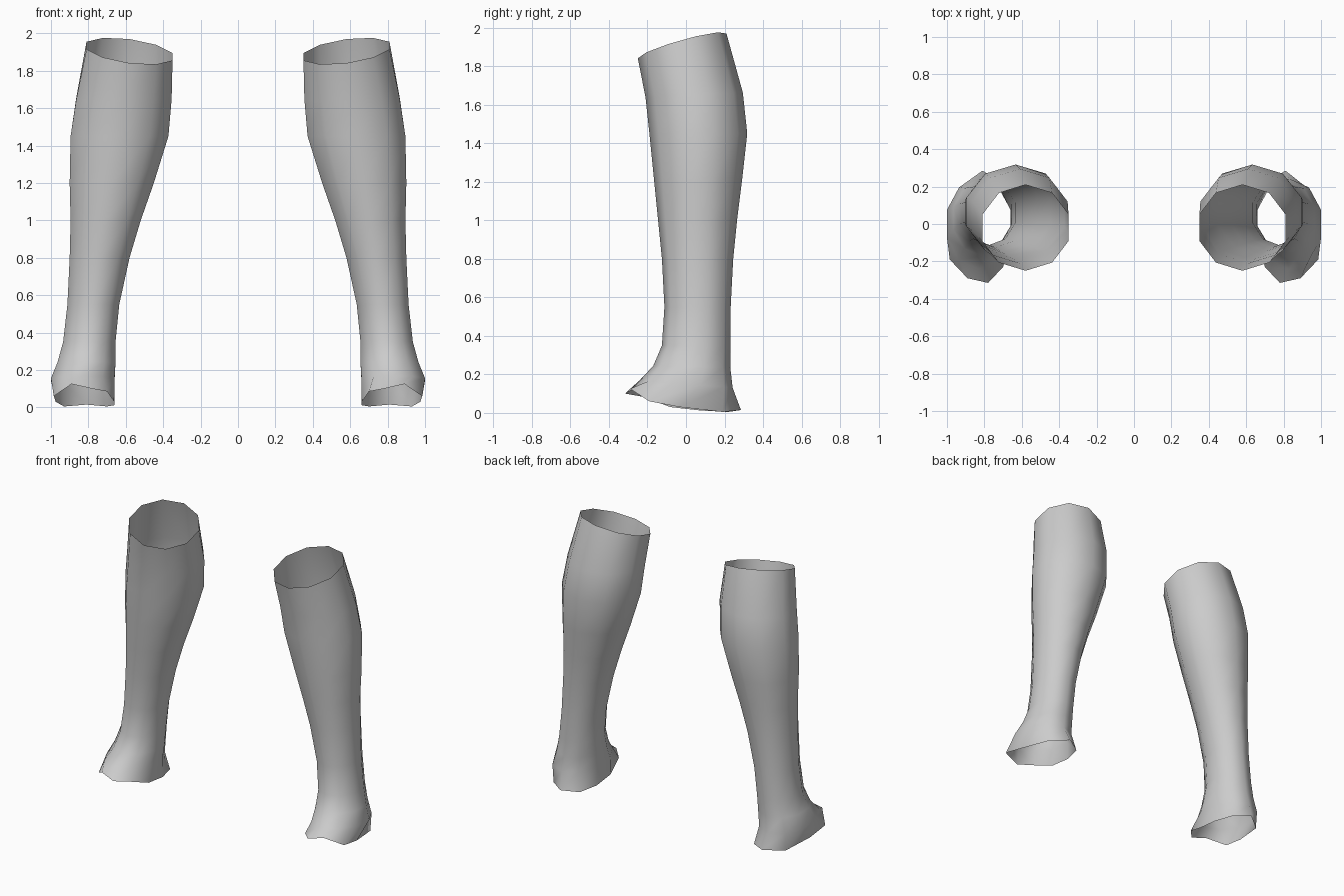
import bpy, bmesh, math

if "Cube" in bpy.data.objects:
    bpy.data.objects.remove(bpy.data.objects["Cube"])

SIDES = 10
grey = bpy.data.materials.new("plain grey")
grey.diffuse_color = (0.6, 0.6, 0.6, 1)
grey.use_nodes = True
grey.node_tree.nodes["Principled BSDF"].inputs["Base Color"].default_value = grey.diffuse_color

# rings: z, inner x, outer x, front y, back y, slope in x, slope in y
RINGS = [
    (1.905, 0.35, 0.81, -0.25, 0.21, 0.13, 0.28),
    (1.65, 0.355, 0.865, -0.21, 0.295, 0, 0.05),
    (1.45, 0.372, 0.895, -0.19, 0.318, 0, 0),
    (1.20, 0.45, 0.90, -0.165, 0.29, 0, 0),
    (1.00, 0.52, 0.895, -0.145, 0.265, 0, 0),
    (0.80, 0.58, 0.90, -0.125, 0.245, 0, 0),
    (0.55, 0.635, 0.912, -0.112, 0.232, 0, 0),
    (0.35, 0.655, 0.935, -0.125, 0.23, 0, 0),
    (0.24, 0.655, 0.965, -0.17, 0.23, 0, -0.02),
    (0.15, 0.66, 1.00, -0.24, 0.242, 0, -0.08),
]
# wavy hem over the foot, starting at the toe side
HEM = [(0.78, -0.315, 0.10), (0.89, -0.29, 0.125), (0.985, -0.19, 0.06),
       (0.975, -0.03, 0.03), (0.93, 0.19, 0.005), (0.81, 0.285, 0.015),
       (0.70, 0.22, 0.005), (0.66, 0.08, 0.012), (0.662, -0.08, 0.03),
       (0.70, -0.23, 0.085)]


def ring_points(z, x0, x1, y0, y1, sx, sy):
    cx, cy = (x0 + x1) / 2, (y0 + y1) / 2
    rx, ry = (x1 - x0) / 2 / math.cos(math.radians(18)), (y1 - y0) / 2
    pts = []
    for k in range(SIDES):
        a = -math.pi / 2 + k * 2 * math.pi / SIDES
        dx, dy = rx * math.cos(a), ry * math.sin(a)
        pts.append((cx + dx, cy + dy, z + sx * dx + sy * dy))
    return pts


def leg_sleeve(name, side):
    # open tube lofted from the hem up to the knee
    bm = bmesh.new()
    loops = [HEM] + [ring_points(*r) for r in reversed(RINGS)]
    rows = [[bm.verts.new((side * x, y, z)) for x, y, z in lp] for lp in loops]
    for low, high in zip(rows, rows[1:]):
        for k in range(SIDES):
            n = (k + 1) % SIDES
            f = [low[k], low[n], high[n], high[k]]
            bm.faces.new(f if side > 0 else f[::-1])
    for f in bm.faces:
        f.smooth = True
    me = bpy.data.meshes.new(name)
    bm.to_mesh(me)
    bm.free()
    me.materials.append(grey)
    bpy.context.collection.objects.link(bpy.data.objects.new(name, me))


leg_sleeve("right_leg_sleeve", 1)
leg_sleeve("left_leg_sleeve", -1)
